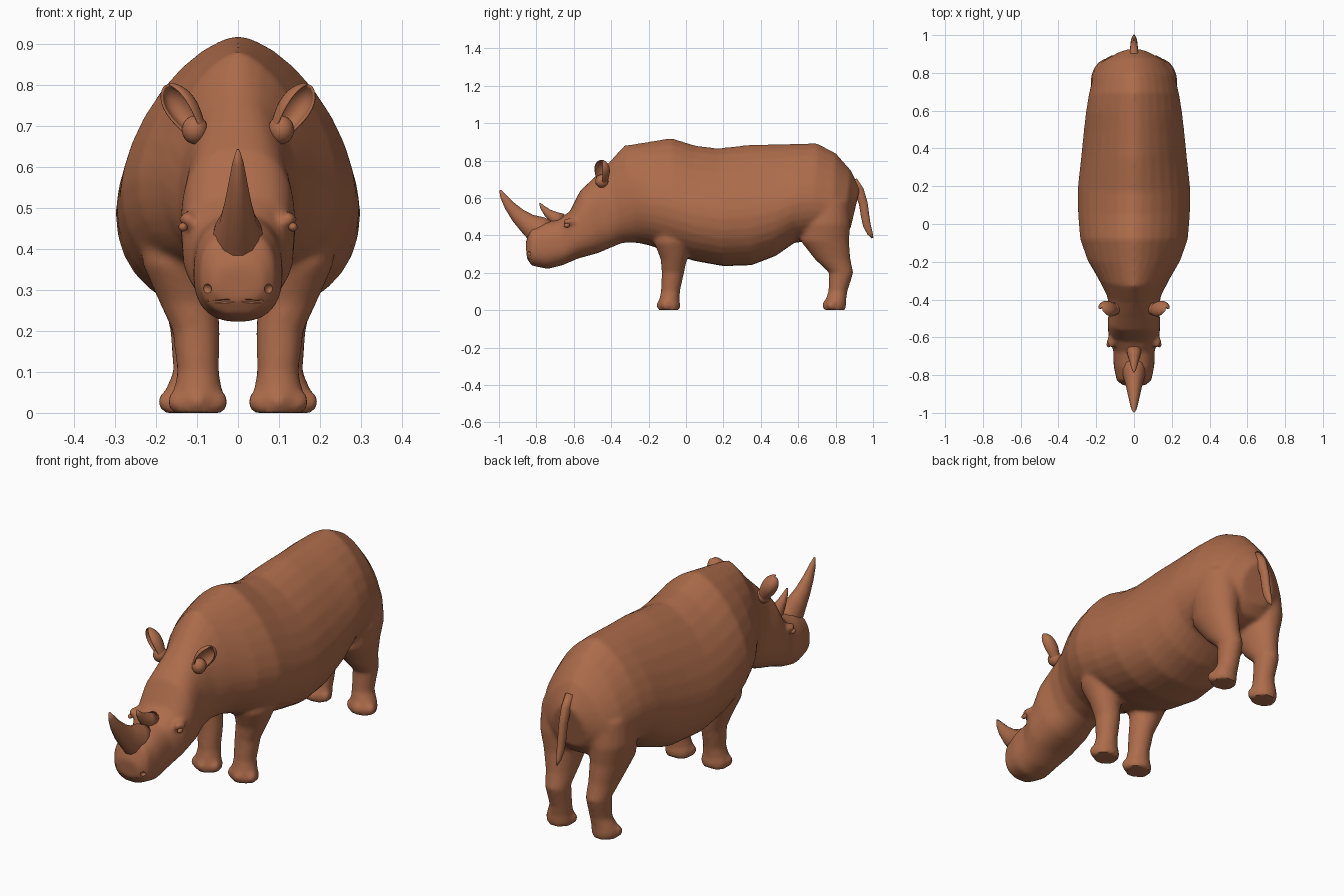
import bpy, bmesh
from math import sin, cos, pi, radians
from mathutils import Vector, Matrix

if "Cube" in bpy.data.objects:
    bpy.data.objects.remove(bpy.data.objects["Cube"])

mat = bpy.data.materials.new("brown_hide")
mat.diffuse_color = (0.42, 0.15, 0.07, 1)
mat.use_nodes = True
mat.node_tree.nodes["Principled BSDF"].inputs["Base Color"].default_value = mat.diffuse_color


def finish(bm, name):
    bmesh.ops.recalc_face_normals(bm, faces=bm.faces)
    me = bpy.data.meshes.new(name)
    bm.to_mesh(me)
    bm.free()
    me.materials.append(mat)
    me.polygons.foreach_set("use_smooth", [True] * len(me.polygons))
    ob = bpy.data.objects.new(name, me)
    bpy.context.collection.objects.link(ob)
    return ob


def loft(name, rings):
    bm = bmesh.new()
    rows = [[bm.verts.new(p) for p in r] for r in rings]
    n = len(rows[0])
    for a, b in zip(rows, rows[1:]):
        for i in range(n):
            bm.faces.new((a[i], a[(i + 1) % n], b[(i + 1) % n], b[i]))
    bm.faces.new(rows[0])
    bm.faces.new(rows[-1])
    return finish(bm, name)


def tube(name, pts, radii, ref, flat=1.0, n=14):
    pts, ref, rings = [Vector(p) for p in pts], Vector(ref), []
    for i, p in enumerate(pts):
        t = (pts[min(i + 1, len(pts) - 1)] - pts[max(i - 1, 0)]).normalized()
        side = t.cross(ref).normalized()
        rings.append([p + radii[i] * (ref * flat * cos(2 * pi * k / n) + side * sin(2 * pi * k / n))
                      for k in range(n)])
    return loft(name, rings)


def ball(name, loc, size):
    bm = bmesh.new()
    bmesh.ops.create_uvsphere(bm, u_segments=16, v_segments=10, radius=1,
                              matrix=Matrix.Translation(loc) @ Matrix.Diagonal((*size, 1)))
    return finish(bm, name)


def join(obs, name):
    bpy.ops.object.select_all(action='DESELECT')
    for o in obs:
        o.select_set(True)
    bpy.context.view_layer.objects.active = obs[0]
    bpy.ops.object.join()
    obs[0].name = name
    return obs[0]


def section(ty, tz, by, bz, w, m, nt, nb, n=32):
    # slice between a top and a bottom point, half width w, widest at fraction m
    top, bot, ring = Vector((0, ty, tz)), Vector((0, by, bz)), []
    for k in range(n):
        s, c = sin(2 * pi * k / n), cos(2 * pi * k / n)
        e = 2 / (nt if c > 0 else nb)
        v = m + (1 - m) * abs(c) ** e if c > 0 else m - m * abs(c) ** e
        p = bot + (top - bot) * v
        p.x = w * abs(s) ** e * (1 if s > 0 else -1)
        ring.append(p)
    return ring


# head, neck and torso
head = [(-.858, .36, -.85, .275, .06), (-.83, .44, -.825, .238, .092), (-.76, .47, -.74, .22, .108),
        (-.68, .485, -.66, .24, .11), (-.62, .53, -.58, .275, .135), (-.565, .64, -.47, .305, .14),
        (-.50, .70, -.40, .335, .128)]
torso = [(-.42, .78, -.34, .36, .145), (-.33, .88, -.26, .36, .19), (-.2, .90, -.19, .345, .245),
         (-.08, .92, -.08, .30, .285), (.05, .88, .05, .262, .296), (.17, .865, .2, .235, .298),
         (.35, .885, .35, .24, .28), (.48, .887, .48, .29, .267), (.6, .89, .58, .36, .255),
         (.7, .892, .67, .37, .24), (.8, .84, .78, .37, .215), (.88, .75, .84, .39, .175),
         (.93, .65, .88, .44, .09)]
rings = [section(*s, .45, 2.5, 2.4) for s in head]
rings += [section(*s, .4, 1.9 if i < 1 else 1.6, 2.2) for i, s in enumerate(torso)]
skin = [loft("torso", rings)]

# legs: z, centre x, centre y, radius x, radius y
front = [(.5, .14, -.06, .10, .10), (.36, .14, -.07, .092, .10), (.27, .12, -.065, .072, .07),
         (.2, .102, -.07, .058, .06), (.1, .097, -.083, .051, .051), (.05, .098, -.09, .06, .055),
         (.03, .098, -.09, .068, .06), (0, .098, -.09, .064, .057)]
rear = [(.58, .12, .76, .10, .11), (.46, .13, .75, .10, .13), (.37, .125, .742, .087, .13),
        (.27, .115, .785, .066, .095), (.2, .11, .83, .055, .065), (.1, .108, .812, .05, .051),
        (.05, .12, .80, .06, .056), (.03, .122, .795, .064, .062), (0, .122, .795, .06, .058)]
for sx in (-1, 1):
    for name, leg in (("front_leg", front), ("rear_leg", rear)):
        skin.append(loft(name, [[(sx * (cx + rx * cos(2 * pi * k / 20)), cy + ry * sin(2 * pi * k / 20), z)
                                 for k in range(20)] for z, cx, cy, rx, ry in leg]))
        # three toes
        _, cx, cy, rx, ry = leg[-1]
        for a in (-155, -90, -25):
            skin.append(ball("toe", (sx * cx + .053 * cos(radians(a)), cy + .042 * sin(radians(a)), .027),
                             (.027, .027, .027)))
    # brow ridge
    skin.append(ball("brow", (sx * .122, -.622, .472), (.022, .035, .02)))

# fuse into one smooth skin, then carve mouth and nostrils
cuts = [tube("mouth_cutter", [(-.115, -.73, .268), (-.1, -.79, .262), (-.07, -.838, .268), (0, -.855, .272),
                              (.07, -.838, .268), (.1, -.79, .262), (.115, -.73, .268)],
             [.007] * 7, (0, 0, 1), n=8)]
cuts += [ball("nostril_cutter", (sx * .078, -.848, .302), (.014, .02, .014)) for sx in (-1, 1)]
cutter = join(cuts, "face_cutter")
cutter.hide_render = True
body = join(skin, "body")
rm = body.modifiers.new("fuse", 'REMESH')
rm.mode, rm.voxel_size, rm.use_smooth_shade = 'VOXEL', .011, True
sm = body.modifiers.new("soften", 'SMOOTH')
sm.factor, sm.iterations = .5, 5
bo = body.modifiers.new("carve", 'BOOLEAN')
bo.operation, bo.object, bo.solver = 'DIFFERENCE', cutter, 'EXACT'
bpy.ops.object.select_all(action='DESELECT')
body.select_set(True)
bpy.context.view_layer.objects.active = body
bpy.ops.object.convert(target='MESH')
bpy.data.objects.remove(cutter)
bpy.ops.object.shade_smooth_by_angle(angle=radians(40))

# horns and tail
X = (1, 0, 0)
tube("large_horn", [(0, -.75, .40), (0, -.80, .435), (0, -.85, .465), (0, -.90, .508), (0, -.945, .56),
                    (0, -.978, .61), (0, -.994, .641)], [.09, .075, .056, .042, .029, .017, .005], X, .8)
tube("small_horn", [(0, -.67, .475), (0, -.705, .495), (0, -.74, .52), (0, -.768, .55), (0, -.782, .572)],
     [.046, .034, .023, .013, .004], X, .9)
tube("tail", [(0, .89, .69), (0, .925, .64), (0, .948, .57), (0, .958, .50), (0, .968, .45), (0, .984, .41),
              (0, .998, .386)], [.028, .027, .024, .023, .021, .015, .005], X, .8)

# cupped ears and eyes
for sx in (-1, 1):
    bm = bmesh.new()
    rows = []
    for u, r in ((-.15, .022), (.1, .03), (.35, .04), (.6, .042), (.8, .034), (.93, .02), (1, .005)):
        c = Vector((.105, -.45, .69)).lerp(Vector((.172, -.45, .80)), u)
        row = []
        for k in range(11):
            a = radians(38 + 125 * (k / 10 * 2 - 1))
            # arc wraps the back of the ear, opening forward and outward
            row.append(bm.verts.new((sx * (c.x - r * .85 * sin(a - .2)), c.y + r * cos(a), c.z + r * .35 * sin(a - .2))))
        rows.append(row)
    for a, b in zip(rows, rows[1:]):
        for k in range(10):
            bm.faces.new((a[k], a[k + 1], b[k + 1], b[k]))
    ear = finish(bm, "ear")
    so = ear.modifiers.new("thickness", 'SOLIDIFY')
    so.thickness, so.offset = .008, 0
    ear.modifiers.new("round", 'SUBSURF').levels = 1
    ball("ear_base", (sx * .105, -.45, .69), (.032, .035, .035))
    ball("eye", (sx * .134, -.637, .453), (.011, .016, .011))
